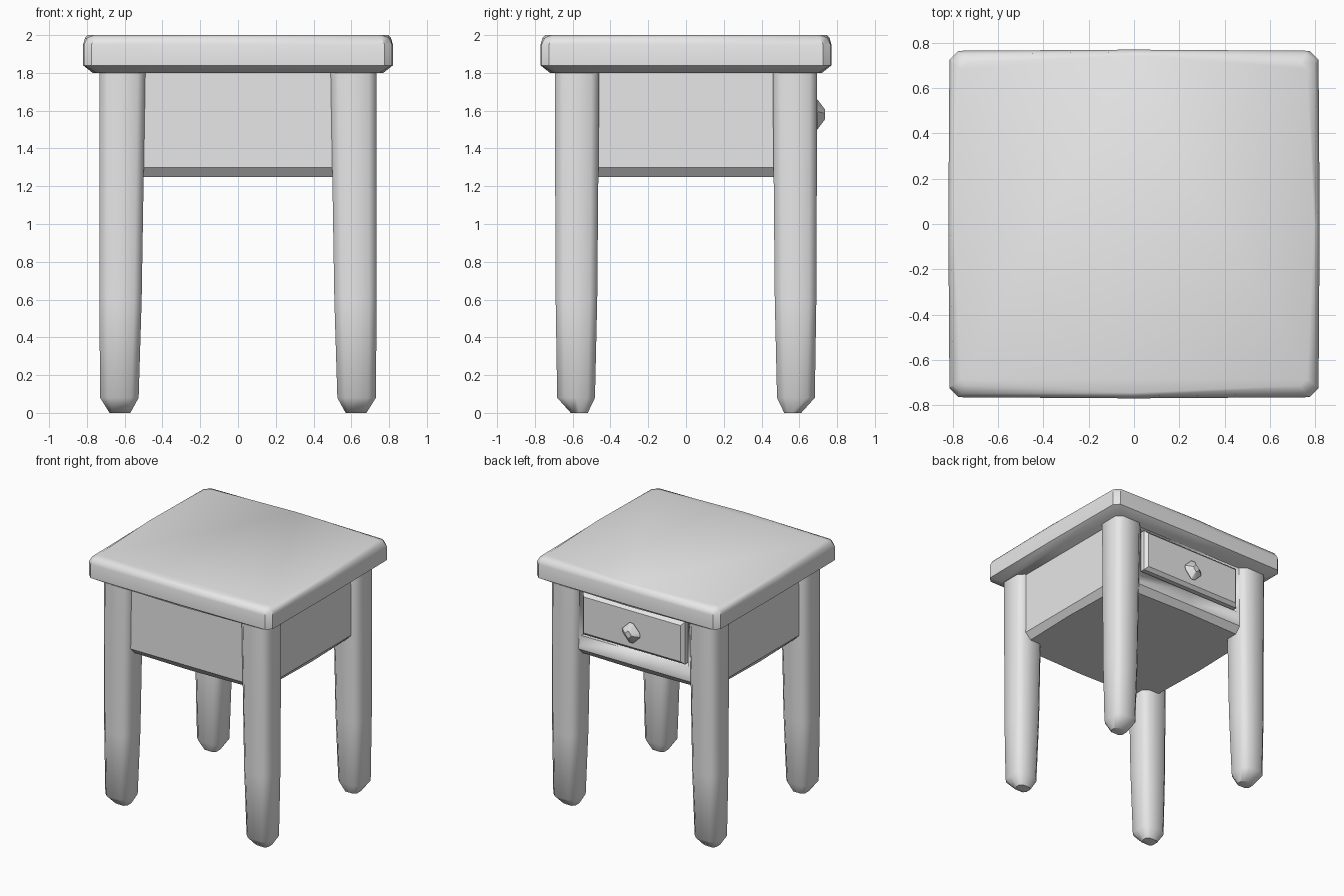
import bpy, bmesh, math

if "Cube" in bpy.data.objects:
    bpy.data.objects.remove(bpy.data.objects["Cube"], do_unlink=True)

GREY = (0.8, 0.8, 0.8, 1.0)
mat = bpy.data.materials.new("plain_grey")
mat.use_nodes = True
mat.diffuse_color = GREY
mat.node_tree.nodes["Principled BSDF"].inputs["Base Color"].default_value = GREY


def finish(name, bm, angle=40):
    """Turn a bmesh into a named, shaded object."""
    bmesh.ops.recalc_face_normals(bm, faces=bm.faces)
    mesh = bpy.data.meshes.new(name)
    bm.to_mesh(mesh)
    bm.free()
    mesh.materials.append(mat)
    obj = bpy.data.objects.new(name, mesh)
    bpy.context.collection.objects.link(obj)
    bpy.ops.object.select_all(action="DESELECT")
    obj.select_set(True)
    bpy.context.view_layer.objects.active = obj
    bpy.ops.object.shade_smooth_by_angle(angle=math.radians(angle))
    return obj


def loft(bm, rings):
    """Skin a stack of equal-length point rings and cap both ends."""
    loops = [[bm.verts.new(p) for p in ring] for ring in rings]
    n = len(loops[0])
    for low, high in zip(loops, loops[1:]):
        for i in range(n):
            j = (i + 1) % n
            bm.faces.new((low[i], low[j], high[j], high[i]))
    bm.faces.new(loops[0][::-1])
    bm.faces.new(loops[-1])


def ring(cx, cy, hx, hy, cut, z, bow=0.0):
    """Rectangle with cut corners; bow pushes the edge middles outward."""
    pts = [(hx + bow, 0), (hx, hy - cut), (hx - cut, hy),
           (0, hy + bow), (cut - hx, hy), (-hx, hy - cut),
           (-hx - bow, 0), (-hx, cut - hy), (cut - hx, -hy),
           (0, -hy - bow), (hx - cut, -hy), (hx, cut - hy)]
    return [(cx + x, cy + y, z) for x, y in pts]


def box(bm, lo, hi):
    centre = [(a + b) / 2 for a, b in zip(lo, hi)]
    verts = bmesh.ops.create_cube(bm, size=1)["verts"]
    for v in verts:
        v.co = [c + k * (b - a) for c, k, a, b in zip(centre, v.co, lo, hi)]


# Table top: worn slab, edge wear widest at the corners
bm = bmesh.new()
HX, HY = 0.82, 0.77
loft(bm, [ring(0, 0, HX - inset, HY - inset, cut, z, bow)
          for z, inset, cut, bow in ((1.80, 0.07, 0.04, 0.02),
                                     (1.84, 0.005, 0.04, 0.005),
                                     (1.95, 0.005, 0.04, 0.005),
                                     (1.985, 0.02, 0.04, 0.01),
                                     (2.00, 0.055, 0.03, 0.03))])
finish("table_top", bm)

# Legs: tapered posts with cut corners and blunt feet
for side_x, x_name in ((1, "left"), (-1, "right")):
    for side_y, y_name in ((-1, "front"), (1, "back")):
        bm = bmesh.new()
        loft(bm, [ring(side_x * cx, side_y * cy, hx, hy, cut, z)
                  for z, cx, cy, hx, hy, cut in (
                      (0.00, 0.625, 0.565, 0.055, 0.045, 0.02),
                      (0.08, 0.628, 0.582, 0.102, 0.10, 0.04),
                      (0.60, 0.622, 0.580, 0.112, 0.11, 0.04),
                      (1.84, 0.612, 0.577, 0.122, 0.118, 0.04))])
        finish(f"{y_name}_{x_name}_leg", bm, 50)

# Cabinet body: softened underside, open pocket for the drawer at the back
bm = bmesh.new()
loft(bm, [ring(0, 0, 0.63, 0.60, 0.05, 1.25, 0.015),
          ring(0, 0, 0.68, 0.65, 0.05, 1.30),
          ring(0, 0, 0.68, 0.65, 0.05, 1.83)])
body = finish("cabinet_body", bm, 30)

bm = bmesh.new()
box(bm, (-0.475, 0.59, 1.415), (0.475, 0.8, 1.795))
cutter = finish("pocket_cutter", bm)
cutter.hide_render = True
pocket = body.modifiers.new("pocket", "BOOLEAN")
pocket.object = cutter
pocket.operation = "DIFFERENCE"
pocket.solver = "EXACT"
bpy.context.view_layer.objects.active = body
bpy.ops.object.modifier_apply(modifier="pocket")
bpy.data.objects.remove(cutter, do_unlink=True)

# Drawer front: slab with bevelled face
bm = bmesh.new()
box(bm, (-0.455, 0.58, 1.435), (0.455, 0.685, 1.775))
edges = [e for e in bm.edges if all(v.co.y > 0.6 for v in e.verts)]
bmesh.ops.bevel(bm, geom=edges, offset=0.025, segments=1, affect="EDGES")
finish("drawer_front", bm, 30)

# Knob: faceted diamond stud
bm = bmesh.new()
loft(bm, [[(r * math.cos(a) * (1 if k % 2 else 0.93), y,
            1.58 + r * math.sin(a))
           for k in range(8)
           for a in [math.pi / 2 * (k // 2) + (0.2 if k % 2 else -0.2)]]
          for y, r in ((0.66, 0.05), (0.695, 0.082), (0.735, 0.028))])
finish("drawer_knob", bm, 30)
